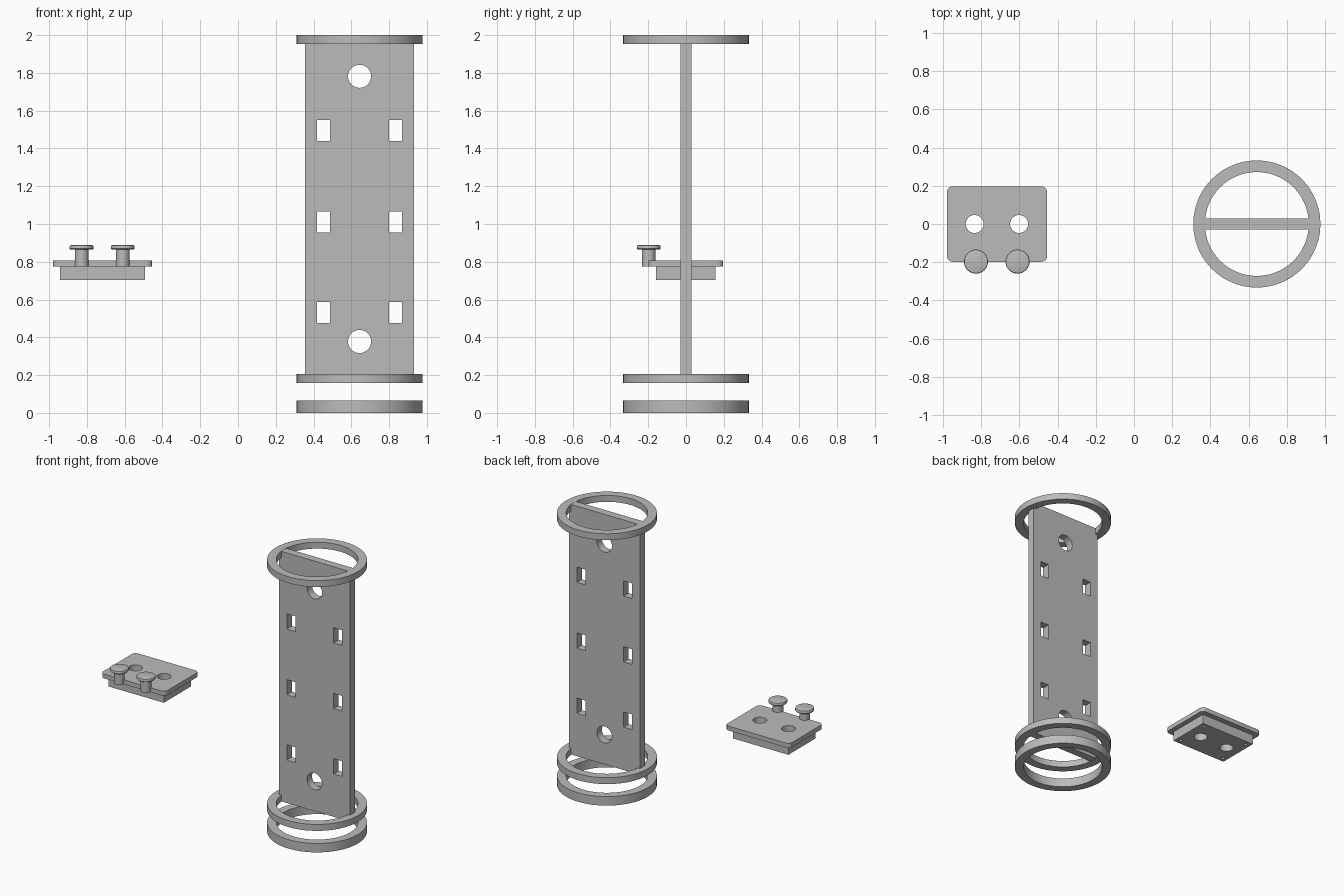
import bpy, bmesh, math
from mathutils import Matrix

if "Cube" in bpy.data.objects:
    bpy.data.objects.remove(bpy.data.objects["Cube"])

grey = bpy.data.materials.new("light_grey")
grey.diffuse_color = (0.5, 0.5, 0.5, 1)
grey.use_nodes = True
grey.node_tree.nodes["Principled BSDF"].inputs["Base Color"].default_value = grey.diffuse_color
AX = 0.6435  # axis of the column


def finish(name, bm, smooth=True):
    bmesh.ops.recalc_face_normals(bm, faces=bm.faces[:])
    me = bpy.data.meshes.new(name)
    bm.to_mesh(me)
    bm.free()
    ob = bpy.data.objects.new(name, me)
    bpy.context.collection.objects.link(ob)
    me.materials.append(grey)
    if smooth:
        activate(ob)
        bpy.ops.object.shade_smooth_by_angle(angle=math.radians(30))
    return ob


def activate(ob):
    bpy.ops.object.select_all(action='DESELECT')
    ob.select_set(True)
    bpy.context.view_layer.objects.active = ob


def add_box(bm, x0, x1, y0, y1, z0, z1):
    m = (Matrix.Translation(((x0 + x1) / 2, (y0 + y1) / 2, (z0 + z1) / 2))
         @ Matrix.Diagonal((x1 - x0, y1 - y0, z1 - z0, 1)))
    return bmesh.ops.create_cube(bm, size=1, matrix=m)["verts"]


def add_cylinder(bm, x, y, z, r, depth, axis='Z', n=48):
    m = Matrix.Translation((x, y, z))
    if axis == 'Y':
        m = m @ Matrix.Rotation(math.pi / 2, 4, 'X')
    bmesh.ops.create_cone(bm, cap_ends=True, segments=n, radius1=r, radius2=r,
                          depth=depth, matrix=m)


def lathe(name, x, y, profile, closed, n=96):
    """Spin (radius, z) points about a vertical axis."""
    bm = bmesh.new()
    vs = [bm.verts.new((x + r, y, z)) for r, z in profile]
    pairs = list(zip(vs, vs[1:])) + ([(vs[-1], vs[0])] if closed else [])
    es = [bm.edges.new(p) for p in pairs]
    bmesh.ops.spin(bm, geom=vs + es, cent=(x, y, 0), axis=(0, 0, 1),
                   angle=2 * math.pi, steps=n)
    bmesh.ops.remove_doubles(bm, verts=bm.verts[:], dist=1e-5)
    return finish(name, bm)


def cut(ob, bm):
    """Subtract the cutter mesh from the object."""
    cutter = finish("cutter", bm, False)
    cutter.hide_render = True
    mod = ob.modifiers.new("holes", 'BOOLEAN')
    mod.operation, mod.solver, mod.object = 'DIFFERENCE', 'EXACT', cutter
    activate(ob)
    bpy.ops.object.modifier_apply(modifier=mod.name)
    bpy.data.objects.remove(cutter, do_unlink=True)
    bpy.ops.object.shade_smooth_by_angle(angle=math.radians(30))


# Rings: loose base ring, column bottom ring, column top ring
for name, z0, z1 in (("base_ring", 0, 0.066), ("lower_ring", 0.1585, 0.206),
                     ("upper_ring", 1.953, 2.0)):
    lathe(name, AX, 0, [(0.272, z0), (0.333, z0), (0.333, z1), (0.272, z1)], True)

# Column plate with round and rectangular holes
bm = bmesh.new()
add_box(bm, AX - 0.288, AX + 0.288, -0.029, 0.029, 0.1595, 1.999)
plate = finish("column_plate", bm)
bm = bmesh.new()
for z in (0.378, 1.782):
    add_cylinder(bm, AX, 0, z, 0.061, 0.2, 'Y')
for z in (0.531, 1.011, 1.495):
    for x in (0.452, 0.833):
        add_box(bm, x - 0.0345, x + 0.0345, -0.1, 0.1, z - 0.056, z + 0.056)
cut(plate, bm)

# Cover: rounded flange and the block below it
bm = bmesh.new()
add_box(bm, -0.98, -0.455, -0.198, 0.197, 0.774, 0.807)
upright = [e for e in bm.edges if abs(e.verts[0].co.z - e.verts[1].co.z) > 0.01]
bmesh.ops.bevel(bm, geom=upright, offset=0.03, segments=6, profile=0.5,
                affect='EDGES')
flange = finish("cover_flange", bm)
bm = bmesh.new()
add_box(bm, -0.943, -0.492, -0.16, 0.157, 0.703, 0.774)
block = finish("cover_block", bm)

# Through holes in both, small blind screw holes under the block
for ob in (flange, block):
    bm = bmesh.new()
    for x in (-0.835, -0.602):
        add_cylinder(bm, x, 0, 0.75, 0.047, 0.3)
    if ob is block:
        for x in (-0.908, -0.527):
            for y in (-0.125, 0.122):
                add_cylinder(bm, x, y, 0.703, 0.011, 0.08, n=20)
    cut(ob, bm)

# Headed pins at the front edge of the cover
for i, x in enumerate((-0.828, -0.61)):
    lathe(f"pin_{i + 1}", x, -0.197,
          [(0, 0.774), (0.036, 0.774), (0.036, 0.864), (0.058, 0.864),
           (0.063, 0.869), (0.063, 0.881), (0.061, 0.886), (0.056, 0.888),
           (0, 0.888)], False, 48)
